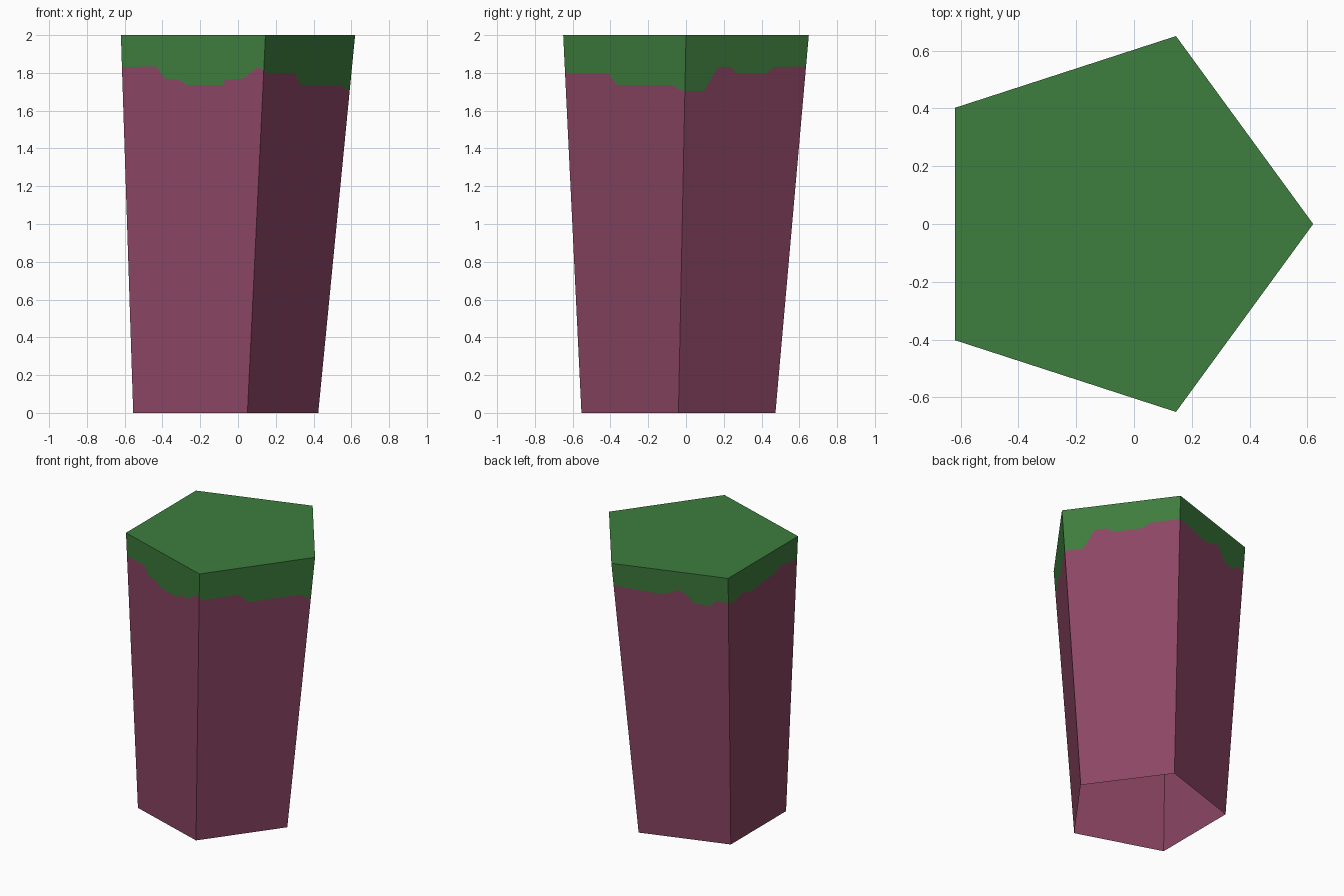
import bpy, bmesh, math
from mathutils import Vector

if "Cube" in bpy.data.objects:
    bpy.data.objects.remove(bpy.data.objects["Cube"])


def material(name, rgb):
    m = bpy.data.materials.new(name)
    m.diffuse_color = (*rgb, 1)
    m.use_nodes = True
    m.node_tree.nodes["Principled BSDF"].inputs["Base Color"].default_value = m.diffuse_color
    return m


def ring(rx, ry, cx, cy, z):
    # slightly stretched pentagon with one corner on +x, clockwise start at the left-front corner
    return [Vector((cx + rx * math.cos(math.radians(a)), cy + ry * math.sin(math.radians(a)), z))
            for a in (-144, -72, 0, 72, 144)]


# tapered column: the bottom ring is smaller and shifted, and left open
HEIGHT = 2.0
top = ring(0.687, 0.687, 0, 0, HEIGHT)
for p in top:
    p.x = max(-0.62, min(0.62, p.x + (-0.067)))
    p.y *= 0.995
bottom = [Vector((p.x * 0.79 - 0.065, p.y * 0.79 - 0.04, 0)) for p in top]

# ragged grass line on each side: (fraction along the side, height)
grass_line = [
    [(0, 1.83), (.24, 1.835), (.30, 1.77), (.40, 1.765), (.46, 1.735), (.71, 1.735),
     (.73, 1.765), (.86, 1.77), (.95, 1.83)],
    [(0, 1.815), (.02, 1.80), (.36, 1.80), (.43, 1.735), (.90, 1.735), (.95, 1.71)],
    [(0, 1.705), (.16, 1.705), (.21, 1.76), (.27, 1.83), (.38, 1.83), (.42, 1.80),
     (.68, 1.80), (.74, 1.83)],
    [(0, 1.835), (.35, 1.82), (.44, 1.82), (.57, 1.865), (.66, 1.82), (.70, 1.78),
     (.84, 1.77), (.89, 1.82)],
    [(0, 1.81), (.1, 1.80), (.2, 1.83), (.34, 1.80), (.53, 1.82), (.67, 1.83), (.77, 1.86)],
]

bm = bmesh.new()
vt = [bm.verts.new(p) for p in top]
vb = [bm.verts.new(p) for p in bottom]
lines = []
for i, line in enumerate(grass_line):
    j = (i + 1) % 5
    lines.append([bm.verts.new(bottom[i].lerp(bottom[j], f).lerp(top[i].lerp(top[j], f), z / HEIGHT))
                  for f, z in line])

# each side is a rock face below the line and a grass face above it
for i in range(5):
    j = (i + 1) % 5
    seam = lines[i] + [lines[j][0]]
    bm.faces.new([vb[i], vb[j]] + seam[::-1]).material_index = 0
    bm.faces.new(seam + [vt[j], vt[i]]).material_index = 1
bm.faces.new(vt).material_index = 1

mesh = bpy.data.meshes.new("rock_column")
bm.to_mesh(mesh)
bm.free()
mesh.materials.append(material("mauve rock", (0.262, 0.061, 0.127)))
mesh.materials.append(material("grass green", (0.048, 0.205, 0.048)))
column = bpy.data.objects.new("rock_column", mesh)
bpy.context.collection.objects.link(column)
